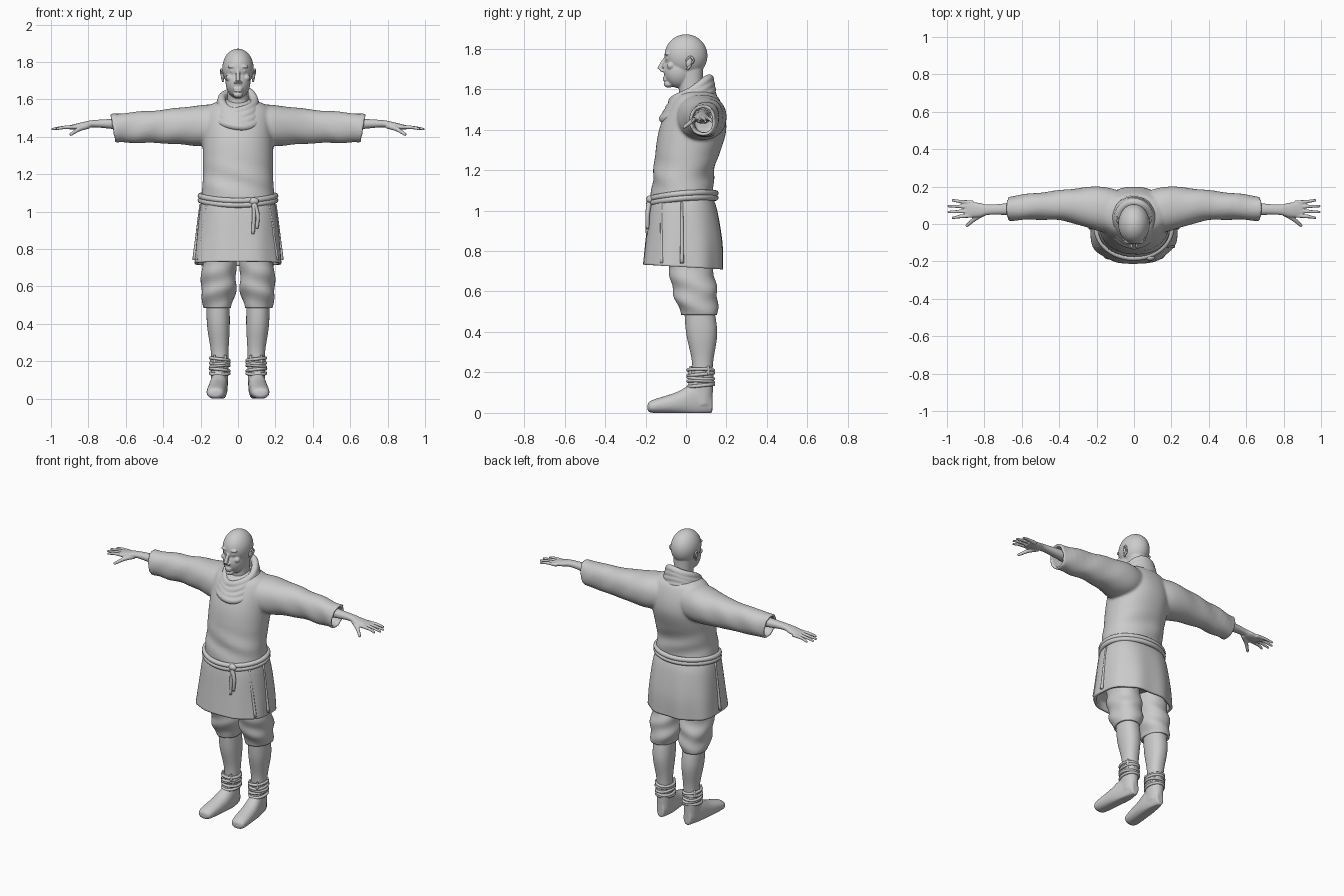
import bpy, bmesh
from math import sin, cos, pi, copysign
from mathutils import Vector

cube = bpy.data.objects.get("Cube")
if cube:
    bpy.data.objects.remove(cube)

grey = (0.6, 0.6, 0.6, 1)
mat = bpy.data.materials.new("plain_grey")
mat.use_nodes = True
mat.diffuse_color = grey
mat.node_tree.nodes["Principled BSDF"].inputs["Base Color"].default_value = grey


def spline(rows, steps):
    """Smooth curve through rows of equal length."""
    out, last = [], len(rows) - 1
    for i in range(last):
        quad = [rows[max(i - 1, 0)], rows[i], rows[i + 1], rows[min(i + 2, last)]]
        for step in range(steps):
            t = step / steps
            out.append([b + t/2 * (c - a + t * (2*a - 5*b + 4*c - d + t * (3*(b - c) + d - a)))
                        for a, b, c, d in zip(*quad)])
    return out + [list(rows[last])]


def skin(bm, rings, closed=False):
    """Bridge rings of points with quads, capping open ends."""
    loops = [[bm.verts.new(point) for point in ring] for ring in rings]
    following = loops[1:] + (loops[:1] if closed else [])
    for near, far in zip(loops, following):
        for i in range(len(near)):
            bm.faces.new((near[i - 1], near[i], far[i], far[i - 1]))
    if not closed:
        bm.faces.new(loops[0])
        bm.faces.new(loops[-1])


def circle(count):
    return [2 * pi * k / count for k in range(count)]


def loft(bm, axis, rows, power=2.2, hollow=0, warp=None):
    """Rows hold position along the axis, two centres and two radii."""
    order = {"x": (2, 0, 1), "y": (0, 2, 1), "z": (0, 1, 2)}[axis]
    rows = spline(rows, 8)
    if hollow:
        # Turn the open end back inside as a lining
        lining = [(t, a, b, ra - hollow, rb - hollow) for t, a, b, ra, rb in rows[-5:]]
        rows += reversed(lining)
    rings = []
    for t, a, b, ra, rb in rows:
        ring = []
        for angle in circle(72):
            c, s = cos(angle), sin(angle)
            local = (a + ra * copysign(abs(c) ** (2/power), c),
                     b + rb * copysign(abs(s) ** (2/power), s), t)
            point = Vector([local[k] for k in order])
            ring.append(warp(point) if warp else point)
        rings.append(ring)
    skin(bm, rings)


def tube(bm, points, thick, tip, closed=False, steps=4):
    """Round tube along a path, tapering from thick to tip."""
    path = [Vector(p) for p in (points if closed else spline(points, steps))]
    count, rings = len(path), []
    for i, centre in enumerate(path):
        ahead = path[(i + 1) % count] if closed else path[min(i + 1, count - 1)]
        behind = path[i - 1] if closed else path[max(i - 1, 0)]
        along = (ahead - behind).normalized()
        guide = Vector((0, 0, 1)) if abs(along.z) < 0.8 else Vector((0, 1, 0))
        side = along.cross(guide).normalized()
        up = side.cross(along)
        radius = thick + (tip - thick) * i / count
        rings.append([centre + radius * (side * cos(a) + up * sin(a)) for a in circle(12)])
    skin(bm, rings, closed)


def hoop(bm, centre, rx, ry, radius, lift):
    """Closed cord around a body, raised by a rule of the angle."""
    x, y, z = centre
    path = [(x + rx * cos(a), y + ry * sin(a), z + lift(a)) for a in circle(48)]
    tube(bm, path, radius, radius, closed=True)


def blob(bm, centre, size):
    ball = bmesh.ops.create_uvsphere(bm, u_segments=48, v_segments=32, radius=1)
    for v in ball["verts"]:
        v.co = Vector([c + s * q for c, s, q in zip(centre, size, v.co)])


def finish(name, bm, mirror=False, voxel=0, relax=4):
    bmesh.ops.recalc_face_normals(bm, faces=bm.faces)
    for face in bm.faces:
        face.smooth = True
    mesh = bpy.data.meshes.new(name)
    bm.to_mesh(mesh)
    bm.free()
    mesh.materials.append(mat)
    ob = bpy.data.objects.new(name, mesh)
    bpy.context.collection.objects.link(ob)
    if mirror:
        ob.modifiers.new("mirror", "MIRROR").use_mirror_merge = False
    if voxel:
        fuse = ob.modifiers.new("fuse", "REMESH")
        fuse.mode = "VOXEL"
        fuse.voxel_size = voxel
        fuse.use_smooth_shade = True
        ease = ob.modifiers.new("ease", "SMOOTH")
        ease.iterations = relax


# Head: skull, jaw, neck and facial forms fused together
bm = bmesh.new()
blob(bm, (0, 0, 1.765), (.084, .106, .106))
blob(bm, (0, -.035, 1.69), (.066, .075, .085))
blob(bm, (0, -.085, 1.625), (.026, .025, .018))
loft(bm, "z", [(1.5, 0, .04, .06, .07), (1.6, 0, .025, .056, .06), (1.72, 0, .02, .06, .065)])
tube(bm, [(0, -.096, 1.76), (0, -.115, 1.73), (0, -.132, 1.697)], .009, .013)
for z in (1.645, 1.657):
    blob(bm, (0, -.103, z), (.024, .012, .006))
for side in (1, -1):
    blob(bm, (side * .012, -.115, 1.692), (.01, .014, .008))
    blob(bm, (side * .03, -.092, 1.775), (.026, .014, .009))
    blob(bm, (side * .045, -.075, 1.715), (.02, .02, .018))
    blob(bm, (side * .03, -.088, 1.751), (.014, .012, .007))
finish("head", bm, voxel=.004)

# Ears: a flat inner bowl with a raised rim
bm = bmesh.new()
blob(bm, (.08, .015, 1.73), (.01, .016, .026))
tube(bm, [(.08, 0, 1.74), (.09, .02, 1.76), (.09, .036, 1.74), (.08, .006, 1.697)], .005, .006)
finish("ears", bm, mirror=True)


# Tunic: torso and hollow sleeves fused into one cloth
def sleeve_warp(side):
    def warp(p):
        slant = max(0, p.x - .5) * (p.z - 1.44)
        fold = .005 * sin(38 * p.x + 25 * p.z) * p.x
        return Vector((side * (p.x + slant), p.y + fold, p.z + fold))
    return warp


def waist_creases(p):
    p.y += .006 * sin(45 * p.z + 16 * p.x) * max(0, 1 - abs(p.z - 1.16) * 7)
    return p


bm = bmesh.new()
loft(bm, "z", [(1.06, 0, -.02, .197, .155), (1.2, 0, -.01, .187, .15), (1.4, 0, .033, .188, .166),
               (1.55, 0, .05, .17, .115), (1.6, 0, .05, .07, .05)], warp=waist_creases)
for side in (1, -1):
    loft(bm, "x", [(.06, .06, 1.47, .11, .1), (.18, .08, 1.46, .12, .11), (.4, .1, 1.455, .08, .09),
                   (.67, .083, 1.445, .065, .077)], hollow=.016, warp=sleeve_warp(side))
finish("tunic", bm, voxel=.008, relax=6)

# Cowl: overlapping tilted rolls of cloth around the neck
bm = bmesh.new()
for k in range(4):
    shrink = .01 * k
    hoop(bm, (0, .01 + shrink / 2, 1.51 + 2.8 * shrink), .118 - shrink, .122 - shrink, .022,
         lift=lambda a: .056 * sin(a) + .005 * cos(3 * a + k))
finish("cowl", bm, voxel=.006, relax=3)


# Skirt: hollow, with soft folds and a hem lower at the back
def folds(p):
    drop = max(0, 1.05 - p.z) * 3
    wave = 1 + .028 * drop * sin(40 * p.x + 1) * cos(22 * p.y)
    return Vector((p.x * wave, p.y * wave, p.z - .06 * p.y * drop))


bm = bmesh.new()
loft(bm, "z", [(1.07, 0, -.02, .19, .15), (1, 0, -.015, .206, .17), (.85, 0, -.01, .224, .19),
               (.72, 0, -.015, .236, .198)], power=2.5, hollow=.015, warp=folds)
finish("skirt", bm)

# Slit edges down the sides of the skirt
bm = bmesh.new()
for side in (1, -1):
    for y, top, hem in ((-.12, .165, .21), (-.02, .2, .235)):
        tube(bm, [(side * top, y, 1.04), (side * hem, y, .74)], .006, .01, steps=8)
finish("skirt_slits", bm)

# Belt: double cord, knot and hanging ends
bm = bmesh.new()
for z in (1.078, 1.055):
    hoop(bm, (0, -.018, z), .201, .164, .015, lift=lambda a: .014 * sin(a) + .006 * cos(2 * a))
finish("belt", bm)

bm = bmesh.new()
blob(bm, (.085, -.178, 1.055), (.026, .018, .02))
for x, low in ((.08, .88), (.1, .91)):
    tube(bm, [(.085, -.18, 1.05), (x + .005, -.19, .98), (x, -.19, low)], .013, .008)
finish("belt_knot", bm)

# Forearms and hands, fingers fanned by rule
bm = bmesh.new()
loft(bm, "x", [(.56, .083, 1.465, .04, .036), (.76, .077, 1.47, .027, .02), (.83, .075, 1.46, .038, .018),
               (.9, .08, 1.45, .043, .011)])
for k in range(4):
    fan = k - 1.5
    reach = 1 - .012 * fan * fan
    tip_y = .08 + .032 * fan
    tube(bm, [(.86, .08 + .023 * fan, 1.452), (.93, .08 + .027 * fan, 1.45), (reach, tip_y, 1.44)], .012, .006)
tube(bm, [(.8, .06, 1.458), (.85, .028, 1.44), (.897, -.012, 1.41)], .016, .007)
finish("hands", bm, mirror=True, voxel=.0045, relax=2)


# Breeches gathered below the knee, over bare shins
def puckers(p):
    return p + Vector((sin(50 * p.z + 20 * p.y), sin(60 * p.z + 15 * p.x), 0)) * .004


bm = bmesh.new()
loft(bm, "z", [(.85, .1, 0, .085, .1), (.68, .102, .03, .092, .11), (.57, .105, .05, .092, .106),
               (.485, .109, .067, .072, .088)], hollow=.01, warp=puckers)
finish("breeches", bm, mirror=True)

bm = bmesh.new()
loft(bm, "z", [(.56, .107, .06, .06, .07), (.4, .105, .077, .061, .077), (.25, .098, .082, .047, .052),
               (.12, .097, .078, .043, .05)])
finish("shins", bm, mirror=True)


# Boots: flat soled foot fused with a shaft
def sole(p):
    p.z = max(p.z, 0)
    return p


bm = bmesh.new()
loft(bm, "y", [(-.19, .12, .028, .02, .016), (-.165, .12, .032, .047, .032), (-.05, .11, .048, .051, .053),
               (.05, .1, .066, .044, .08), (.13, .097, .045, .026, .045)], warp=sole)
loft(bm, "z", [(.04, .098, .07, .042, .06), (.215, .098, .075, .05, .062)])
finish("boots", bm, mirror=True, voxel=.006)

# Ankle wraps and ragged boot tops
bm = bmesh.new()
for k in range(5):
    hoop(bm, (.098, .073, .135 + .019 * k), .05, .062, .0085, lift=lambda a: .006 * sin(a + 2 * k))
for a in (-2.2, -1, .6):
    x, y = .098 + .05 * cos(a), .075 + .062 * sin(a)
    tube(bm, [(x, y, .19), (x, y, .232)], .011, .004)
finish("ankle_wraps", bm, mirror=True)
